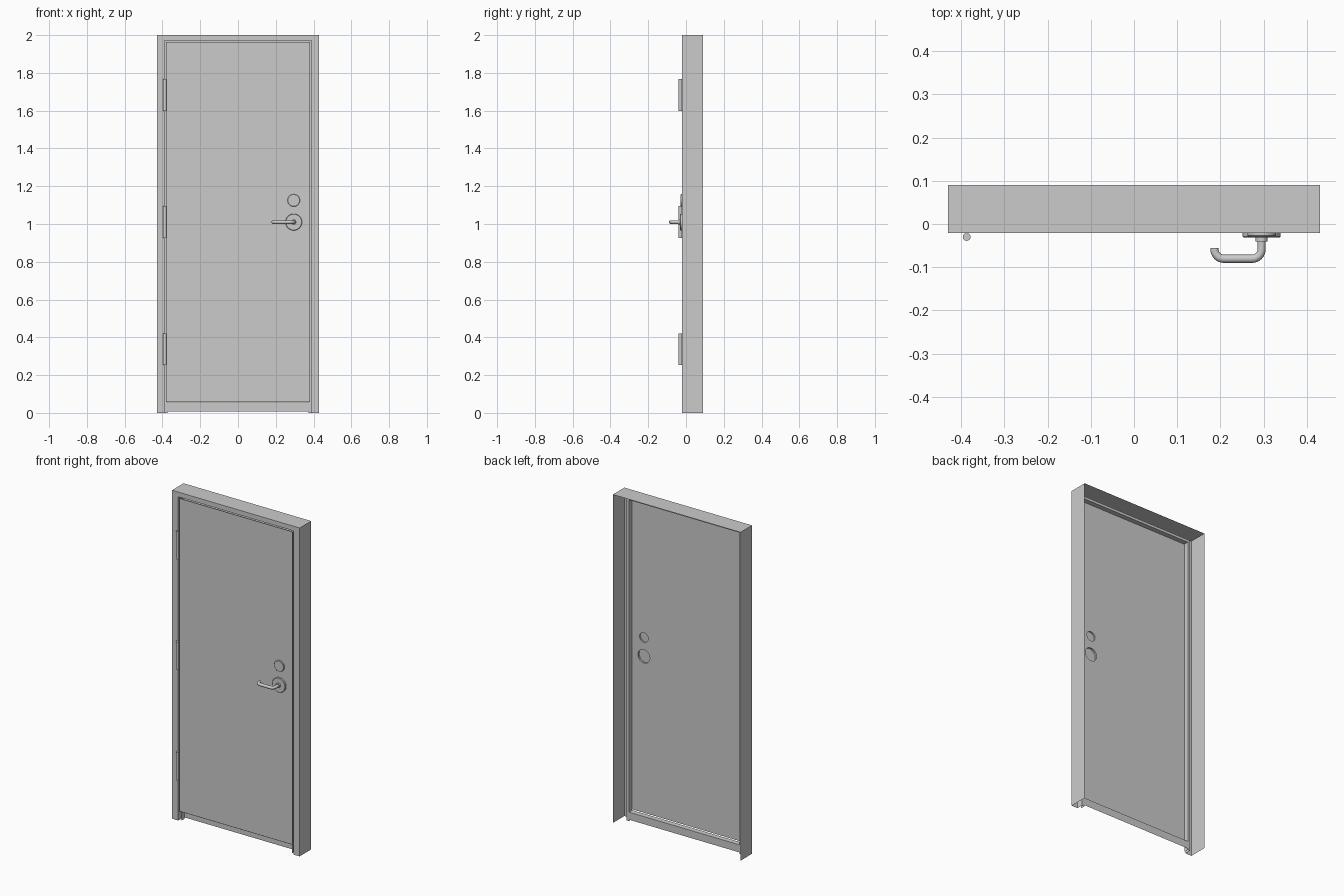
import bpy, bmesh, math
from mathutils import Vector

if "Cube" in bpy.data.objects:
    bpy.data.objects.remove(bpy.data.objects["Cube"])

FRONT = -0.021          # plane of the frame face
HX, LEVER_Z, LOCK_Z = 0.295, 1.01, 1.125


def make(name, verts, faces, smooth=False):
    me = bpy.data.meshes.new(name)
    me.from_pydata(verts, [], faces)
    bm = bmesh.new()
    bm.from_mesh(me)
    bmesh.ops.recalc_face_normals(bm, faces=bm.faces)
    bm.to_mesh(me)
    bm.free()
    ob = bpy.data.objects.new(name, me)
    bpy.context.collection.objects.link(ob)
    if smooth:
        finish(ob)
    return ob


def finish(ob):
    bpy.ops.object.select_all(action='DESELECT')
    ob.select_set(True)
    bpy.context.view_layer.objects.active = ob
    bpy.ops.object.shade_smooth_by_angle(angle=math.radians(35))


def box(name, x0, x1, y0, y1, z0, z1):
    v = [(x, y, z) for x in (x0, x1) for y in (y0, y1) for z in (z0, z1)]
    f = [(0, 1, 3, 2), (4, 6, 7, 5), (0, 4, 5, 1), (2, 3, 7, 6), (0, 2, 6, 4), (1, 5, 7, 3)]
    return make(name, v, f)


def lathe(name, x, z, profile, seg=32, cap_back=False):
    """Turn (radius, y) points about an axis along y, capped at the last point."""
    v = [(x + r * math.cos(a), y, z + r * math.sin(a)) for r, y in profile
         for a in (2 * math.pi * i / seg for i in range(seg))]
    f = [(k * seg + i, k * seg + (i + 1) % seg, (k + 1) * seg + (i + 1) % seg, (k + 1) * seg + i)
         for k in range(len(profile) - 1) for i in range(seg)]
    f.append(tuple(range(len(v) - seg, len(v))))
    if cap_back:
        f.append(tuple(range(seg)))
    return make(name, v, f, True)


# Folded sheet frame: (side inset, head inset, y) profile swept up, across and down
profile = [(0, 0, 0.09), (0, 0, FRONT), (0.042, 0.029, FRONT), (0.042, 0.029, 0.018),
           (0.058, 0.045, 0.018), (0.058, 0.045, -0.012)]
n = len(profile)
verts = []
for side, top in ((-1, 0), (-1, 1), (1, 1), (1, 0)):
    for ix, iz, y in profile:
        verts.append((side * (0.43 - ix), y, (2 - iz) * top))
make("door_frame", verts, [(k * n + i, k * n + i + 1, (k + 1) * n + i + 1, (k + 1) * n + i)
                           for k in range(3) for i in range(n - 1)])

# Threshold: upright plate with a ledge on top
sx = 0.388
make("threshold", [(s * sx, y, z) for y, z in ((0.018, 0.008), (0.018, 0.054), (-0.014, 0.054))
                   for s in (-1, 1)], [(0, 1, 3, 2), (2, 3, 5, 4)])

# Thin door leaf with openings behind the rose and the lock
leaf = box("door_leaf", -0.38, 0.38, -0.02, -0.016, 0.058, 1.963)
for name, z, r in (("rose_cutter", LEVER_Z, 0.040), ("lock_cutter", LOCK_Z, 0.029)):
    cut = lathe(name, HX, z, [(r, 0.01), (r, -0.05)], cap_back=True)
    mod = leaf.modifiers.new(name, 'BOOLEAN')
    mod.operation, mod.solver, mod.object = 'DIFFERENCE', 'EXACT', cut
    bpy.context.view_layer.objects.active = leaf
    bpy.ops.object.modifier_apply(modifier=name)
    bpy.data.objects.remove(cut)

# Rose, neck and lock cover, open at the back
lathe("handle_rose", HX, LEVER_Z, [(0.044, -0.02), (0.044, -0.029), (0.042, -0.031)])
lathe("handle_neck", HX, LEVER_Z, [(0.014, -0.031), (0.014, -0.041)])
lathe("lock_cover", HX, LOCK_Z, [(0.033, -0.02), (0.033, -0.027), (0.031, -0.029)])

# Lever: round bar with two rounded bends
R, bar = 0.022, 0.0095
yb, xl = -0.0805, 0.186
path = [(HX, -0.035)]
for cx, a0 in ((HX - R, 0), (xl + R, 90)):
    path += [(cx + R * math.cos(math.radians(a0 + t)), yb + R - R * math.sin(math.radians(a0 + t)))
             for t in range(0, 91, 15)]
path.append((xl, -0.055))
cu = bpy.data.curves.new("lever", 'CURVE')
cu.dimensions = '3D'
cu.bevel_depth, cu.bevel_resolution, cu.use_fill_caps = bar, 4, True
sp = cu.splines.new('POLY')
sp.points.add(len(path) - 1)
for p, (x, y) in zip(sp.points, path):
    p.co = (x, y, LEVER_Z, 1)
lever = bpy.data.objects.new("lever", cu)
bpy.context.collection.objects.link(lever)
bpy.ops.object.select_all(action='DESELECT')
lever.select_set(True)
bpy.context.view_layer.objects.active = lever
bpy.ops.object.convert(target='MESH')
finish(bpy.context.view_layer.objects.active)

# Hinge knuckles
for i, z in enumerate((0.337, 1.01, 1.682)):
    bpy.ops.mesh.primitive_cylinder_add(vertices=24, radius=0.009, depth=0.169,
                                        location=(-0.387, -0.03, z))
    hinge = bpy.context.object
    hinge.name = f"hinge_{i + 1}"
    finish(hinge)
